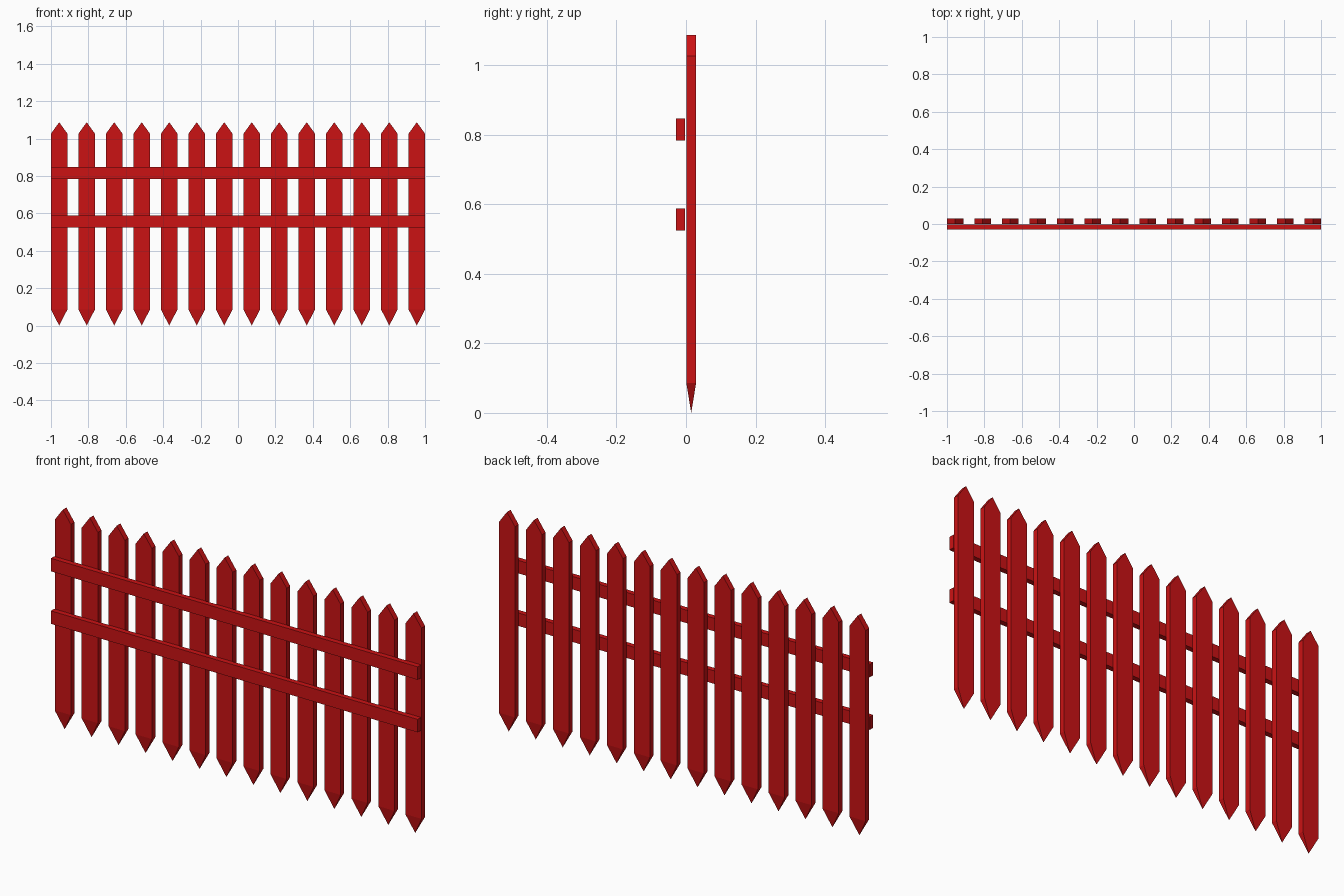
import bpy, bmesh

if "Cube" in bpy.data.objects:
    bpy.data.objects.remove(bpy.data.objects["Cube"])

red = bpy.data.materials.new("dark_red_paint")
red.diffuse_color = (0.6, 0.006, 0.007, 1)
red.use_nodes = True
red.node_tree.nodes["Principled BSDF"].inputs["Base Color"].default_value = red.diffuse_color


def finish(name, bm):
    bmesh.ops.recalc_face_normals(bm, faces=bm.faces)
    mesh = bpy.data.meshes.new(name)
    bm.to_mesh(mesh)
    bm.free()
    mesh.materials.append(red)
    ob = bpy.data.objects.new(name, mesh)
    bpy.context.collection.objects.link(ob)
    return ob


# picket: gabled top, board body, pyramid point at the bottom
W, Y0, Y1 = 0.044, 0.001, 0.029
Z_FOOT, Z_SHOULDER, Z_TOP = 0.086, 1.026, 1.087


def picket(name, x):
    bm = bmesh.new()
    profile = [(-W, Z_FOOT), (W, Z_FOOT), (W, Z_SHOULDER), (0, Z_TOP), (-W, Z_SHOULDER)]
    front = [bm.verts.new((x + px, Y0, z)) for px, z in profile]
    back = [bm.verts.new((x + px, Y1, z)) for px, z in profile]
    tip = bm.verts.new((x, (Y0 + Y1) / 2, 0))
    bm.faces.new(front)
    bm.faces.new(back[::-1])
    for i in range(1, 5):
        j = (i + 1) % 5
        bm.faces.new((front[i], back[i], back[j], front[j]))
    foot = [front[0], front[1], back[1], back[0]]
    for i in range(4):
        bm.faces.new((foot[i], foot[(i + 1) % 4], tip))
    return finish(name, bm)


COUNT = 14
for i in range(COUNT):
    picket(f"picket_{i + 1}", -1 + W + i * (2 - 2 * W) / (COUNT - 1))

# two horizontal rails in front of the pickets
for name, z in (("upper_rail", 0.815), ("lower_rail", 0.556)):
    bm = bmesh.new()
    bmesh.ops.create_cube(bm, size=1)
    bmesh.ops.scale(bm, vec=(2, 0.026, 0.064), verts=bm.verts)
    bmesh.ops.translate(bm, vec=(0, -0.016, z), verts=bm.verts)
    finish(name, bm)
